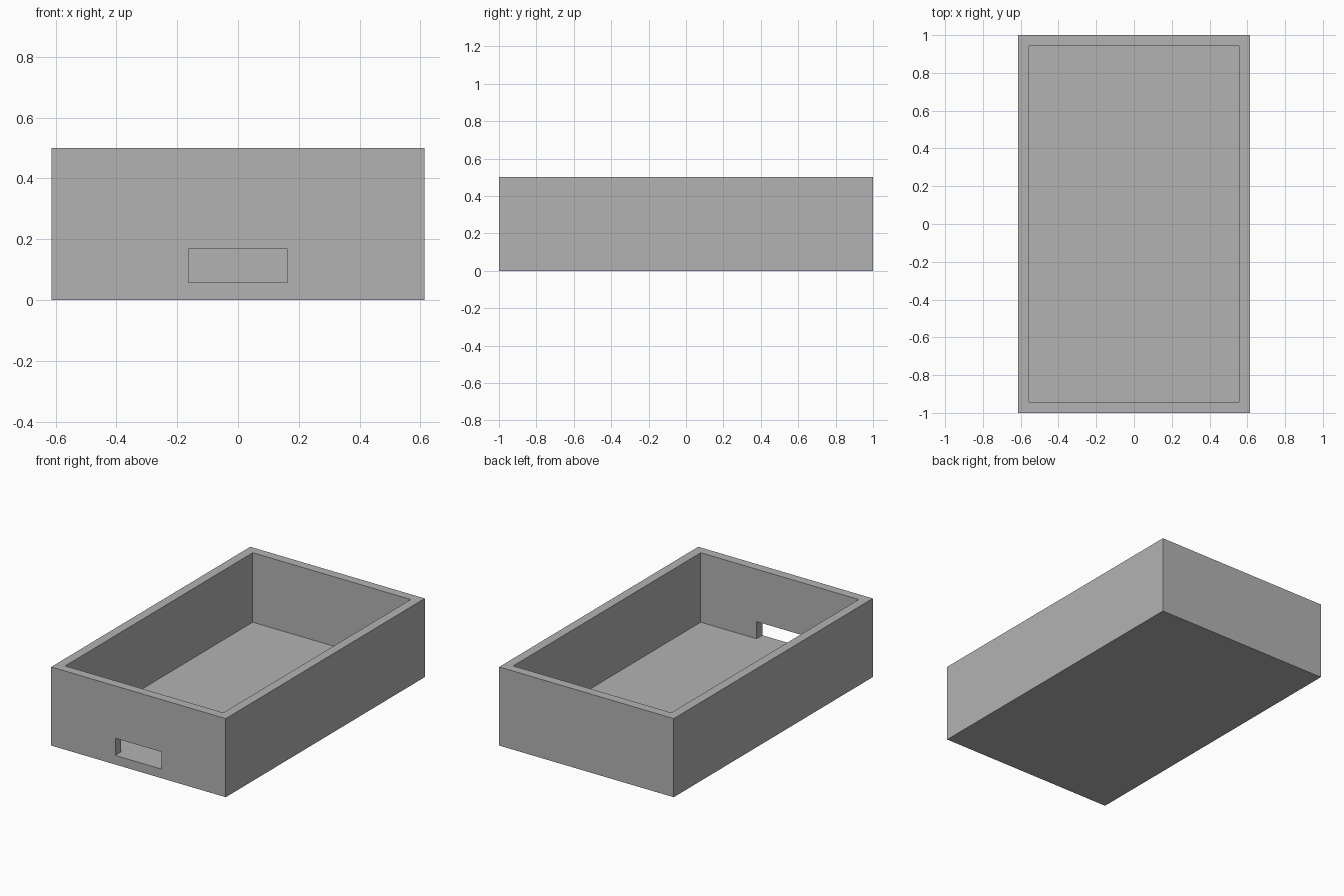
import bpy

# Main dimensions
HALF_X, HALF_Y, HEIGHT = 0.614, 1.0, 0.5
WALL = 0.058
SLOT_HALF, SLOT_TOP = 0.163, 0.167

default = bpy.data.objects.get("Cube")
if default:
    bpy.data.objects.remove(default, do_unlink=True)


def box(name, low, high):
    """Add a box between two opposite corners."""
    centre = [(a + b) / 2 for a, b in zip(low, high)]
    bpy.ops.mesh.primitive_cube_add(size=1, location=centre)
    obj = bpy.context.object
    obj.name = name
    obj.scale = [b - a for a, b in zip(low, high)]
    bpy.ops.object.transform_apply(location=True, rotation=False, scale=True)
    return obj


def cut(target, cutter):
    """Subtract the cutter from the target and discard it."""
    cutter.hide_render = True
    mod = target.modifiers.new("cut", "BOOLEAN")
    mod.operation, mod.solver, mod.object = "DIFFERENCE", "EXACT", cutter
    bpy.context.view_layer.objects.active = target
    bpy.ops.object.modifier_apply(modifier=mod.name)
    bpy.data.objects.remove(cutter, do_unlink=True)


# Plain grey material
grey = bpy.data.materials.new("plain grey")
grey.use_nodes = True
colour = (0.45, 0.45, 0.45, 1)
grey.diffuse_color = colour
grey.node_tree.nodes["Principled BSDF"].inputs["Base Color"].default_value = colour

# Solid outer block
tray = box("open_tray", (-HALF_X, -HALF_Y, 0), (HALF_X, HALF_Y, HEIGHT))

# Hollow inside, open at the top
inner_x, inner_y = HALF_X - WALL, HALF_Y - WALL
cut(tray, box("cavity_cutter", (-inner_x, -inner_y, WALL),
              (inner_x, inner_y, HEIGHT + WALL)))

# Slot through the front wall, level with the floor
cut(tray, box("slot_cutter", (-SLOT_HALF, -HALF_Y - WALL, WALL),
              (SLOT_HALF, -inner_y + WALL, SLOT_TOP)))

tray.data.materials.clear()
tray.data.materials.append(grey)
